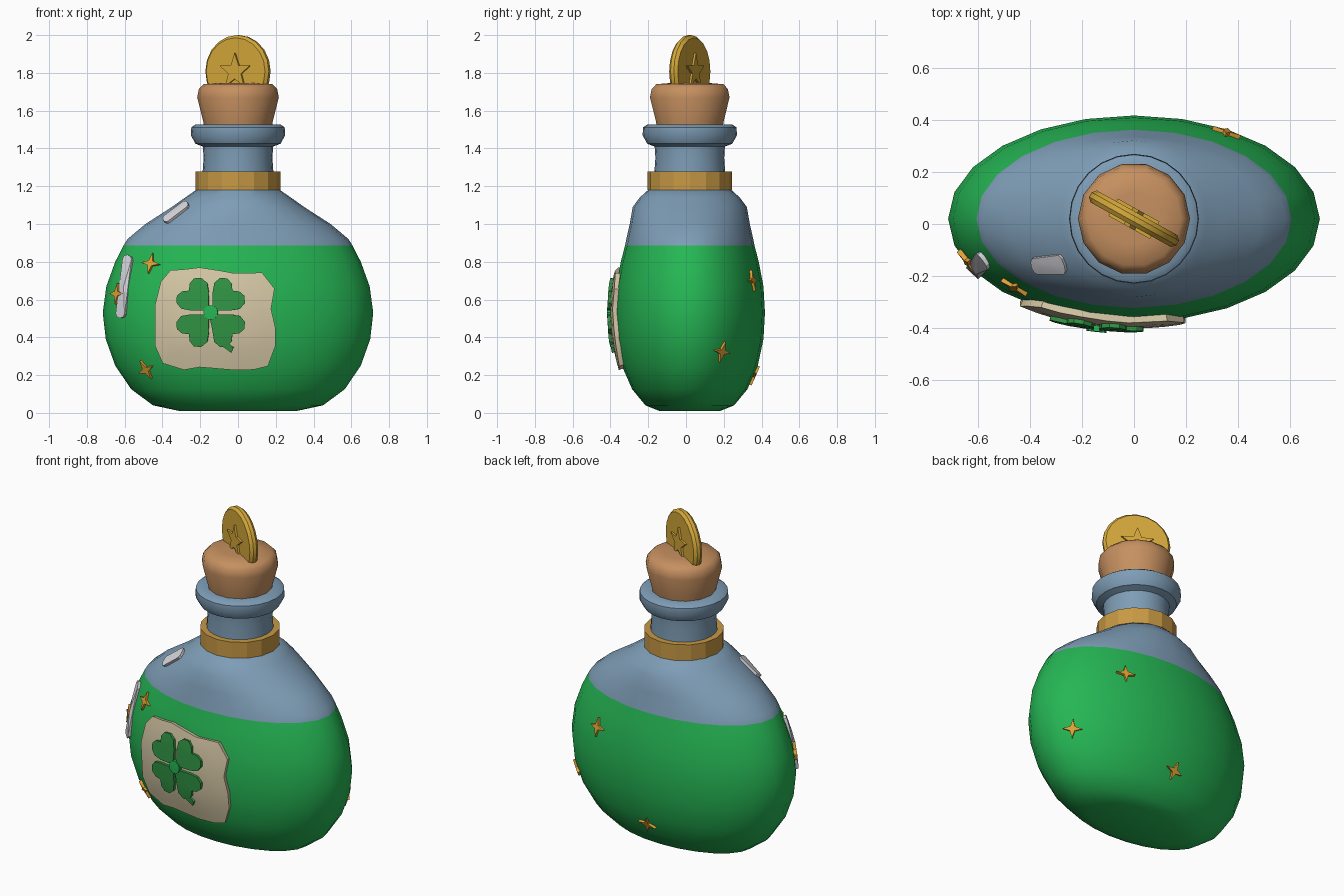
import bpy, bmesh, math
from mathutils import Vector

if "Cube" in bpy.data.objects:
    bpy.data.objects.remove(bpy.data.objects["Cube"])

CY = 0.02  # depth centre of the bottle


def material(name, r, g, b):
    m = bpy.data.materials.new(name)
    lin = [((c / 255 + 0.055) / 1.055) ** 2.4 for c in (r, g, b)]
    m.diffuse_color = (*lin, 1)
    m.use_nodes = True
    m.node_tree.nodes["Principled BSDF"].inputs["Base Color"].default_value = m.diffuse_color
    return m


LIQUID = material("green liquid", 37, 182, 84)
GLASS = material("blue grey glass", 126, 157, 182)
CORK = material("cork brown", 198, 144, 96)
COIN = material("coin gold", 212, 168, 58)
BAND = material("band gold", 200, 153, 68)
PAPER = material("tan paper", 214, 200, 166)
LEAF = material("leaf green", 48, 148, 68)
SPARK = material("sparkle amber", 226, 163, 52)
GLINT = material("glint white", 216, 216, 222)


def finish(name, bm, mats, angle=35):
    bmesh.ops.recalc_face_normals(bm, faces=bm.faces)
    me = bpy.data.meshes.new(name)
    bm.to_mesh(me)
    bm.free()
    ob = bpy.data.objects.new(name, me)
    bpy.context.collection.objects.link(ob)
    for m in mats:
        me.materials.append(m)
    bpy.ops.object.select_all(action='DESELECT')
    ob.select_set(True)
    bpy.context.view_layer.objects.active = ob
    bpy.ops.object.shade_smooth_by_angle(angle=math.radians(angle))
    return ob


def lathe(name, profile, seg, mats, angle=35, split=None):
    """Stack of ellipses (rx, ry, z), capped at both ends."""
    bm = bmesh.new()
    rings = []
    for rx, ry, z in profile:
        rings.append([bm.verts.new((rx * math.cos(2 * math.pi * i / seg),
                                    CY + ry * math.sin(2 * math.pi * i / seg), z))
                      for i in range(seg)])
    for a, b in zip(rings, rings[1:]):
        for i in range(seg):
            j = (i + 1) % seg
            bm.faces.new((a[i], a[j], b[j], b[i]))
    bm.faces.new(rings[0][::-1])
    bm.faces.new(rings[-1])
    if split is not None:
        for f in bm.faces:
            f.material_index = int(f.calc_center_median().z > split)
    return finish(name, bm, mats, angle)


def round_lathe(name, profile, seg, mat, angle=35):
    return lathe(name, [(r, r, z) for r, z in profile], seg, [mat], angle)


# flattened bottle body, liquid below the fill line, glass above
BODY = [(0.31, 0.16, 0.01), (0.45, 0.235, 0.04), (0.565, 0.305, 0.125),
        (0.65, 0.36, 0.25), (0.70, 0.39, 0.39), (0.716, 0.398, 0.53),
        (0.697, 0.39, 0.67), (0.65, 0.365, 0.80), (0.607, 0.343, 0.885),
        (0.585, 0.336, 0.92), (0.49, 0.318, 1.00), (0.35, 0.302, 1.09),
        (0.28, 0.265, 1.14), (0.215, 0.215, 1.185)]
lathe("bottle_body", BODY, 24, [LIQUID, GLASS], 40, split=0.885)

# neck, lip, collar and stopper
round_lathe("bottle_neck", [(0.185, 1.17), (0.187, 1.28), (0.182, 1.35), (0.186, 1.41),
                            (0.225, 1.425), (0.25, 1.47), (0.247, 1.512),
                            (0.225, 1.527), (0.17, 1.527)], 24, GLASS)
round_lathe("neck_band", [(0.224, 1.18), (0.224, 1.278), (0.18, 1.278)], 16, BAND, 20)
round_lathe("cork_stopper", [(0.178, 1.50), (0.183, 1.54), (0.216, 1.67),
                             (0.207, 1.715), (0.182, 1.74), (0.10, 1.747)], 14, CORK, 45)


def surface(x, z, side):
    """Point and normal on the bottle body at (x, z); side -1 is the front."""
    def radii(h):
        for (a0, b0, z0), (a1, b1, z1) in zip(BODY, BODY[1:]):
            if h <= z1:
                t = (h - z0) / (z1 - z0)
                return a0 + t * (a1 - a0), b0 + t * (b1 - b0)
        return BODY[-1][:2]

    def level(px, py, h):
        a, b = radii(h)
        return (px / a) ** 2 + (py / b) ** 2
    a, b = radii(z)
    y = side * b * math.sqrt(max(0.01, 1 - (x / a) ** 2))
    dz = (level(x, y, z + 0.05) - level(x, y, z - 0.05)) / 0.1
    n = Vector((2 * x / a ** 2, 2 * y / b ** 2, dz)).normalized()
    return Vector((x, y + CY, z)), n


def wrapped(p, h):
    """Lay a front-view point on the bottle front, raised by h."""
    pt, n = surface(p.x, p.y, -1)
    return pt + n * h


def tangent(origin, n):
    """Flat frame facing along n."""
    u = Vector((0, 0, 1)).cross(n).normalized()
    v = n.cross(u)
    return lambda p, h: origin + u * p.x + v * p.y + n * h


def plate(name, outline, place, lo, hi, mat, steps=1):
    """Thick plate from an outline, filled with shrinking rings."""
    bm = bmesh.new()
    pts = [Vector(p) for p in outline]
    c = sum(pts, Vector((0, 0))) / len(pts)
    n = len(pts)
    rings = [[bm.verts.new(place(p, lo)) for p in pts]]
    for k in range(steps):
        s = 1 - k / steps
        rings.append([bm.verts.new(place(c + (p - c) * s, hi)) for p in pts])
    mid = bm.verts.new(place(c, hi))
    for a, b in zip(rings, rings[1:]):
        for i in range(n):
            bm.faces.new((a[i], a[(i + 1) % n], b[(i + 1) % n], b[i]))
    for i in range(n):
        bm.faces.new((rings[-1][i], rings[-1][(i + 1) % n], mid))
    bm.faces.new(rings[0][::-1])
    return finish(name, bm, [mat], 30)


def star(points, outer, inner, turn=0):
    return [((outer, inner)[i % 2] * math.sin(math.pi * i / points + turn),
             (outer, inner)[i % 2] * math.cos(math.pi * i / points + turn))
            for i in range(points * 2)]


# paper label with a worn edge
LABEL = [(-0.40, 0.69), (-0.35, 0.75), (-0.28, 0.755), (-0.20, 0.765), (-0.10, 0.75),
         (-0.02, 0.735), (0.125, 0.738), (0.19, 0.655), (0.172, 0.55), (0.195, 0.45),
         (0.195, 0.36), (0.155, 0.255), (0.08, 0.237), (-0.02, 0.235), (-0.20, 0.25),
         (-0.28, 0.236), (-0.39, 0.27), (-0.43, 0.36), (-0.43, 0.57)]
plate("paper_label", LABEL, wrapped, -0.012, 0.024, PAPER, 5)

# clover: four heart leaves, stem and centre
HALF = [(0.08, 0.066), (0.12, 0.094), (0.158, 0.09), (0.183, 0.062), (0.18, 0.028)]
HEART = [(0.015, 0)] + HALF + [(0.158, 0)] + [(u, -v) for u, v in HALF[::-1]]
CX, CZ = -0.14, 0.532
for q in range(4):
    a = math.radians(45 + 90 * q)
    leaf = [(CX + u * math.cos(a) - v * math.sin(a),
             CZ + u * math.sin(a) + v * math.cos(a)) for u, v in HEART]
    plate(f"clover_leaf_{q + 1}", leaf, wrapped, 0.015, 0.04, LEAF, 2)
STEM = [(-0.012, 0), (0.012, 0), (0.03, -0.10), (0.06, -0.145), (0.118, -0.18),
        (0.105, -0.207), (0.05, -0.165), (0.012, -0.11)]
plate("clover_stem", [(CX + x, CZ + z) for x, z in STEM], wrapped, 0.015, 0.037, LEAF)
DISC = [(CX + 0.037 * math.cos(math.pi * i / 5), CZ + 0.037 * math.sin(math.pi * i / 5))
        for i in range(10)]
plate("clover_centre", DISC, wrapped, 0.015, 0.046, LIQUID)


# highlight strokes on the glass
def capsule(p0, p1, r):
    p0, p1 = Vector(p0), Vector(p1)
    d = (p1 - p0).normalized()
    s = Vector((-d.y, d.x))
    out = []
    for end, sign in ((p1, 1), (p0, -1)):
        for k in range(5):
            t = math.pi * k / 4
            out.append(end + (s * math.cos(t) + d * math.sin(t)) * r * sign)
    return out


plate("long_glint", capsule((-0.615, 0.525), (-0.578, 0.81), 0.023), wrapped, -0.01, 0.014, GLINT, 2)
plate("short_glint", capsule((-0.375, 1.02), (-0.275, 1.095), 0.017), wrapped, -0.012, 0.014, GLINT, 2)

# four-pointed sparkles around the bottle: x, z, side, turn
for i, (x, z, side, turn) in enumerate([(-0.46, 0.79, -1, 0.1), (-0.638, 0.63, -1, 0),
                                        (-0.485, 0.23, -1, -0.4), (0.355, 0.70, 1, 0),
                                        (0.605, 0.325, 1, 0.1), (0.01, 0.20, 1, 0.2)]):
    plate(f"sparkle_{i + 1}", star(4, 0.056, 0.018, turn),
          tangent(*surface(x, z, side)), -0.012, 0.012, SPARK)

# coin wedged into the cork, with a raised star on each face
turn = math.radians(-29)
normal = Vector((math.sin(turn), -math.cos(turn), 0))
centre = Vector((0, CY, 1.808))
frame = tangent(centre, normal)
bm = bmesh.new()
rings = [[bm.verts.new(frame(Vector((r * math.sin(math.pi * i / 10), r * math.cos(math.pi * i / 10))), h))
          for i in range(20)]
         for r, h in ((0.178, -0.026), (0.192, -0.01), (0.192, 0.01), (0.178, 0.026))]
for a, b in zip(rings, rings[1:]):
    for i in range(20):
        bm.faces.new((a[i], a[(i + 1) % 20], b[(i + 1) % 20], b[i]))
bm.faces.new(rings[0])
bm.faces.new(rings[-1])
finish("coin", bm, [COIN], 25)
for label, n in (("front", normal), ("back", -normal)):
    plate(f"coin_star_{label}", star(5, 0.096, 0.04), tangent(centre, n), 0.02, 0.038, COIN)
